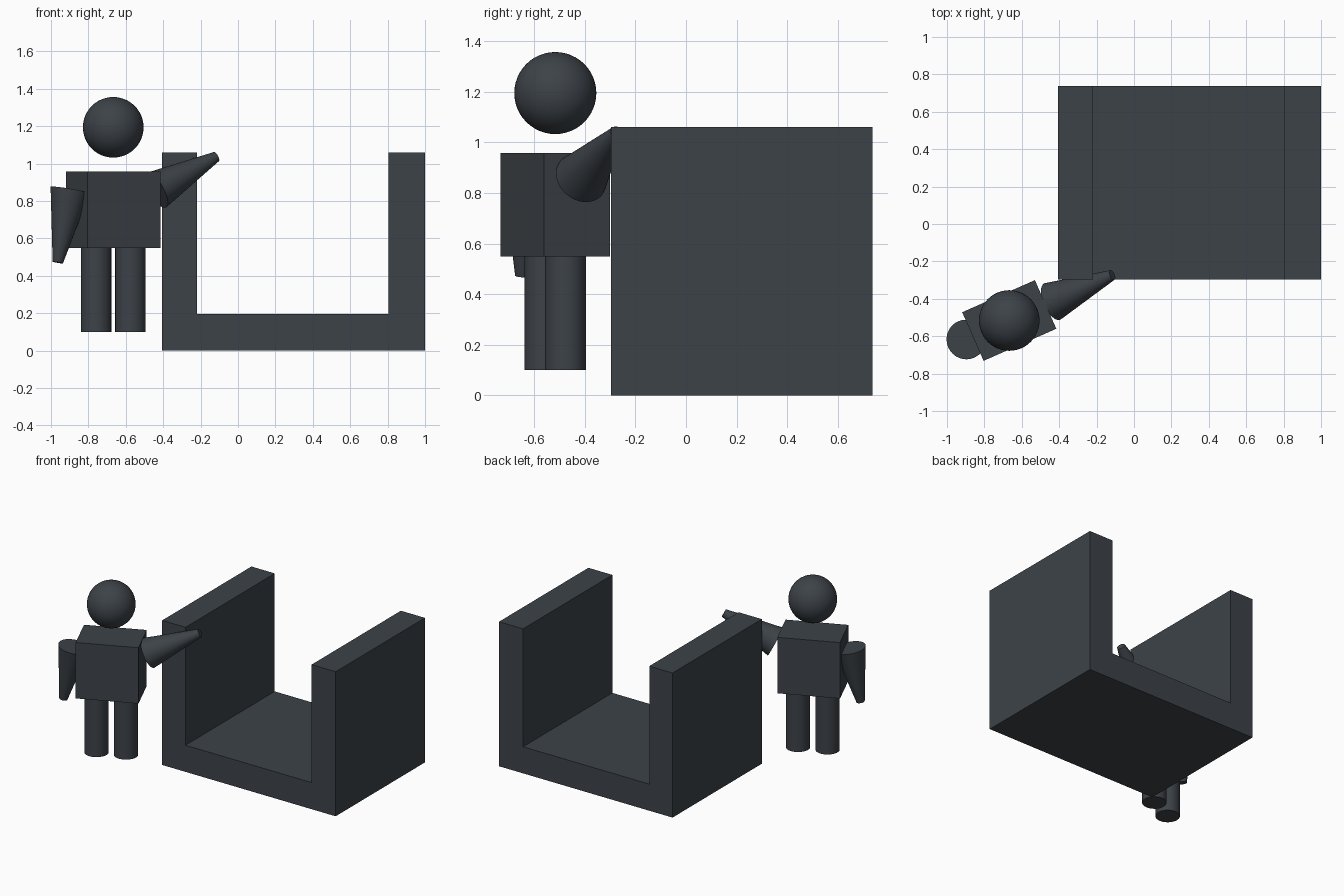
import bpy, bmesh, math
from mathutils import Vector, Matrix

cube = bpy.data.objects.get("Cube")
if cube:
    bpy.data.objects.remove(cube, do_unlink=True)

# Single dark slate colour
slate = bpy.data.materials.new("dark slate")
slate.use_nodes = True
colour = (0.046, 0.055, 0.065, 1)
slate.diffuse_color = colour
slate.node_tree.nodes["Principled BSDF"].inputs["Base Color"].default_value = colour


def add_object(name, bm, smooth=False):
    bmesh.ops.recalc_face_normals(bm, faces=bm.faces)
    mesh = bpy.data.meshes.new(name)
    bm.to_mesh(mesh)
    bm.free()
    mesh.materials.append(slate)
    ob = bpy.data.objects.new(name, mesh)
    bpy.context.collection.objects.link(ob)
    if smooth:
        bpy.ops.object.select_all(action='DESELECT')
        ob.select_set(True)
        bpy.context.view_layer.objects.active = ob
        bpy.ops.object.shade_smooth_by_angle(angle=math.radians(35))
    return ob


def tapered_rod(name, start, end, r_start, r_end):
    """Capped cone or cylinder running between two points."""
    start, end = Vector(start), Vector(end)
    axis = end - start
    bm = bmesh.new()
    bmesh.ops.create_cone(bm, cap_ends=True, segments=48, radius1=r_start,
                          radius2=r_end, depth=axis.length)
    turn = axis.to_track_quat('Z', 'Y').to_matrix().to_4x4()
    bm.transform(Matrix.Translation((start + end) / 2) @ turn)
    return add_object(name, bm, True)


# U-shaped channel: profile extruded from front to back
Y_FRONT, Y_BACK = -0.297, 0.737
profile = [(-0.407, 0), (1, 0), (1, 1.06), (0.805, 1.06),
           (0.805, 0.195), (-0.218, 0.195), (-0.218, 1.06), (-0.407, 1.06)]
bm = bmesh.new()
face = bm.faces.new([bm.verts.new((x, Y_FRONT, z)) for x, z in profile])
ext = bmesh.ops.extrude_face_region(bm, geom=[face], use_keep_orig=True)
bmesh.ops.translate(bm, vec=(0, Y_BACK - Y_FRONT, 0),
                    verts=[g for g in ext["geom"] if isinstance(g, bmesh.types.BMVert)])
add_object("channel_block", bm)

# Figure frame: turned about z beside the channel
CX, CY, TURN = -0.667, -0.516, math.radians(23.8)
frame = Matrix.Translation((CX, CY, 0)) @ Matrix.Rotation(TURN, 4, 'Z')

# Torso
bm = bmesh.new()
bmesh.ops.create_cube(bm, size=1)
bm.transform(frame @ Matrix.Translation((0, 0, 0.753)) @ Matrix.Diagonal((0.425, 0.284, 0.41, 1)))
add_object("torso", bm)

# Head
bm = bmesh.new()
bmesh.ops.create_uvsphere(bm, u_segments=48, v_segments=24, radius=0.162)
bm.transform(Matrix.Translation((CX, CY, 1.194)))
add_object("head", bm, True)

# Legs
for side, sx in (("left", 1), ("right", -1)):
    tapered_rod(side + "_leg", frame @ Vector((sx * 0.1, 0, 0.1)),
                frame @ Vector((sx * 0.1, 0, 0.56)), 0.081, 0.081)

# Arms: left one raised over the channel wall, right one hanging
for side, sx, reach, rise in (("left", 1, 0.35, 0.179), ("right", -1, 0.072, -0.387)):
    tapered_rod(side + "_arm", frame @ Vector((sx * 0.252, 0, 0.858)),
                frame @ Vector((sx * (0.252 + reach), 0, 0.858 + rise)), 0.106, 0.028)
